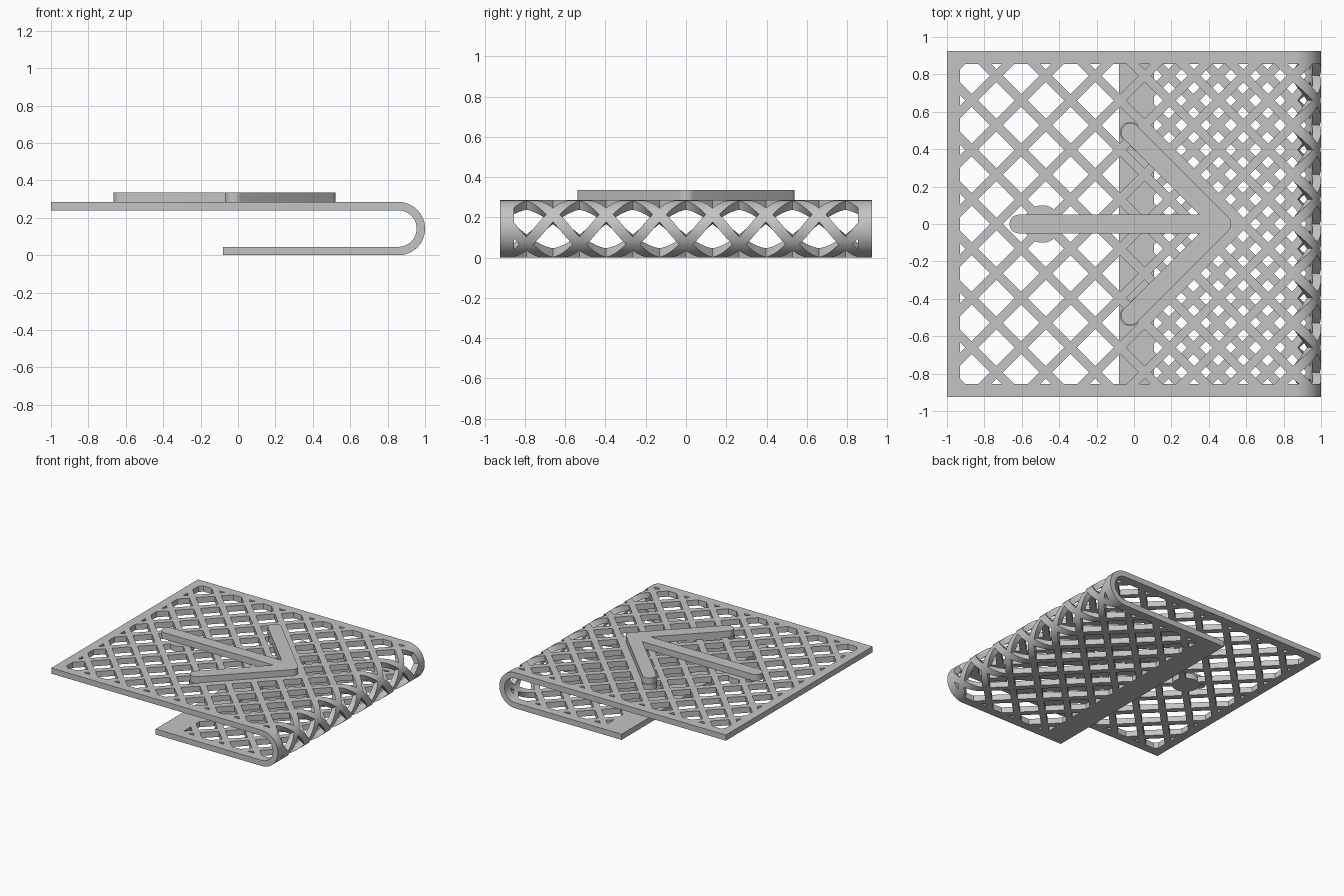
import bpy
import bmesh
from math import pi, sin, cos, sqrt
from mathutils import Vector

cube = bpy.data.objects.get("Cube")
if cube:
    bpy.data.objects.remove(cube, do_unlink=True)

WIDTH = 1.85                  # across y
PITCH = WIDTH / 7             # lattice spacing
LENGTH = 12 * PITCH           # unrolled sheet length
BAR = 0.048                   # lattice bar width
THICK = 0.045
OUTER = 0.1425                # outer radius of the bend
BEND_X = 1 - OUTER
FLAT = 1 + BEND_X             # sheet length before the bend
MID = OUTER - THICK / 2
ARC = pi * MID
FRAME, END_STRIP = 0.07, 0.187
TOP = 2 * OUTER

grey = bpy.data.materials.new("light_grey")
grey.use_nodes = True
grey.diffuse_color = (0.55, 0.55, 0.55, 1)
grey.node_tree.nodes["Principled BSDF"].inputs["Base Color"].default_value = grey.diffuse_color


def finish(name, bm):
    bmesh.ops.recalc_face_normals(bm, faces=bm.faces[:])
    mesh = bpy.data.meshes.new(name)
    bm.to_mesh(mesh)
    bm.free()
    mesh.materials.append(grey)
    obj = bpy.data.objects.new(name, mesh)
    bpy.context.collection.objects.link(obj)
    bpy.ops.object.select_all(action='DESELECT')
    obj.select_set(True)
    bpy.context.view_layer.objects.active = obj
    bpy.ops.object.shade_smooth_by_angle(angle=pi / 6)
    return obj


def slice_sheet(bm, point, normal):
    bmesh.ops.bisect_plane(bm, geom=bm.verts[:] + bm.edges[:] + bm.faces[:], dist=1e-5,
                           plane_co=point, plane_no=normal)


def is_hole(c):
    if not (FRAME < c.x < LENGTH - END_STRIP and abs(c.y) < WIDTH / 2 - FRAME):
        return False
    for f in ((c.x + c.y) / PITCH, (c.x - c.y) / PITCH):
        if abs(f - round(f)) * PITCH / sqrt(2) < BAR / 2:
            return False
    return True


def roll(s, y, depth):
    """Place a point of the unrolled sheet on the folded clip."""
    r = OUTER - depth
    if s <= FLAT:
        return Vector((s - 1, y, OUTER + r))
    if s >= FLAT + ARC:
        return Vector((BEND_X - (s - FLAT - ARC), y, OUTER - r))
    a = (s - FLAT) / MID
    return Vector((BEND_X + r * sin(a), y, OUTER + r * cos(a)))


# Folded lattice sheet: slice flat, remove the openings, thicken, then fold
bm = bmesh.new()
h = WIDTH / 2
bm.faces.new([bm.verts.new(c) for c in ((0, -h, 0), (LENGTH, -h, 0), (LENGTH, h, 0), (0, h, 0))])
for s in (FRAME, LENGTH - END_STRIP):
    slice_sheet(bm, (s, 0, 0), (1, 0, 0))
for y in (FRAME - h, h - FRAME):
    slice_sheet(bm, (0, y, 0), (0, 1, 0))
for side in (1, -1):
    for k in range(-4, 17):
        for edge in (-1, 1):
            slice_sheet(bm, (k * PITCH + edge * BAR / sqrt(2), 0, 0), (1, side, 0))
bmesh.ops.delete(bm, geom=[f for f in bm.faces if is_hole(f.calc_center_median())],
                 context='FACES')
STEPS = 24
for i in range(STEPS + 1):
    slice_sheet(bm, (FLAT + ARC * i / STEPS, 0, 0), (1, 0, 0))
bmesh.ops.solidify(bm, geom=bm.faces[:], thickness=THICK)
low = min(v.co.z for v in bm.verts)
for v in bm.verts:
    v.co = roll(v.co.x, v.co.y, v.co.z - low)
finish("folded_lattice_clip", bm)


def add_capsule(bm, start, end, radius, z0, z1, steps=32):
    """Upright slab with rounded ends."""
    pts = []
    for c in (start, end):
        for i in range(steps):
            a = 2 * pi * i / steps
            for z in (z0, z1):
                pts.append(bm.verts.new((c[0] + radius * cos(a), c[1] + radius * sin(a), z)))
    hull = bmesh.ops.convex_hull(bm, input=pts)
    spare = {v for v in hull["geom_interior"] + hull["geom_unused"]
             if isinstance(v, bmesh.types.BMVert)}
    bmesh.ops.delete(bm, geom=list(spare), context='VERTS')


# Raised arrow: shaft and two head arms
bm = bmesh.new()
add_capsule(bm, (-0.615, 0), (0.45, 0), 0.05, TOP - 0.002, 0.335)
for side in (1, -1):
    add_capsule(bm, (-0.02, side * 0.49), (0.47, 0), 0.05, TOP - 0.002, 0.335)
finish("raised_arrow", bm)

# Backing within the sheet under the arrow head
bm = bmesh.new()
for side in (1, -1):
    add_capsule(bm, (-0.02, side * 0.49), (0.52, 0), 0.055, TOP - THICK, TOP)
finish("arrow_head_backing", bm)

# Round pad within the sheet under the shaft
bm = bmesh.new()
add_capsule(bm, (-0.49, 0), (-0.4899, 0), 0.1, TOP - THICK, TOP)
finish("shaft_pad", bm)
